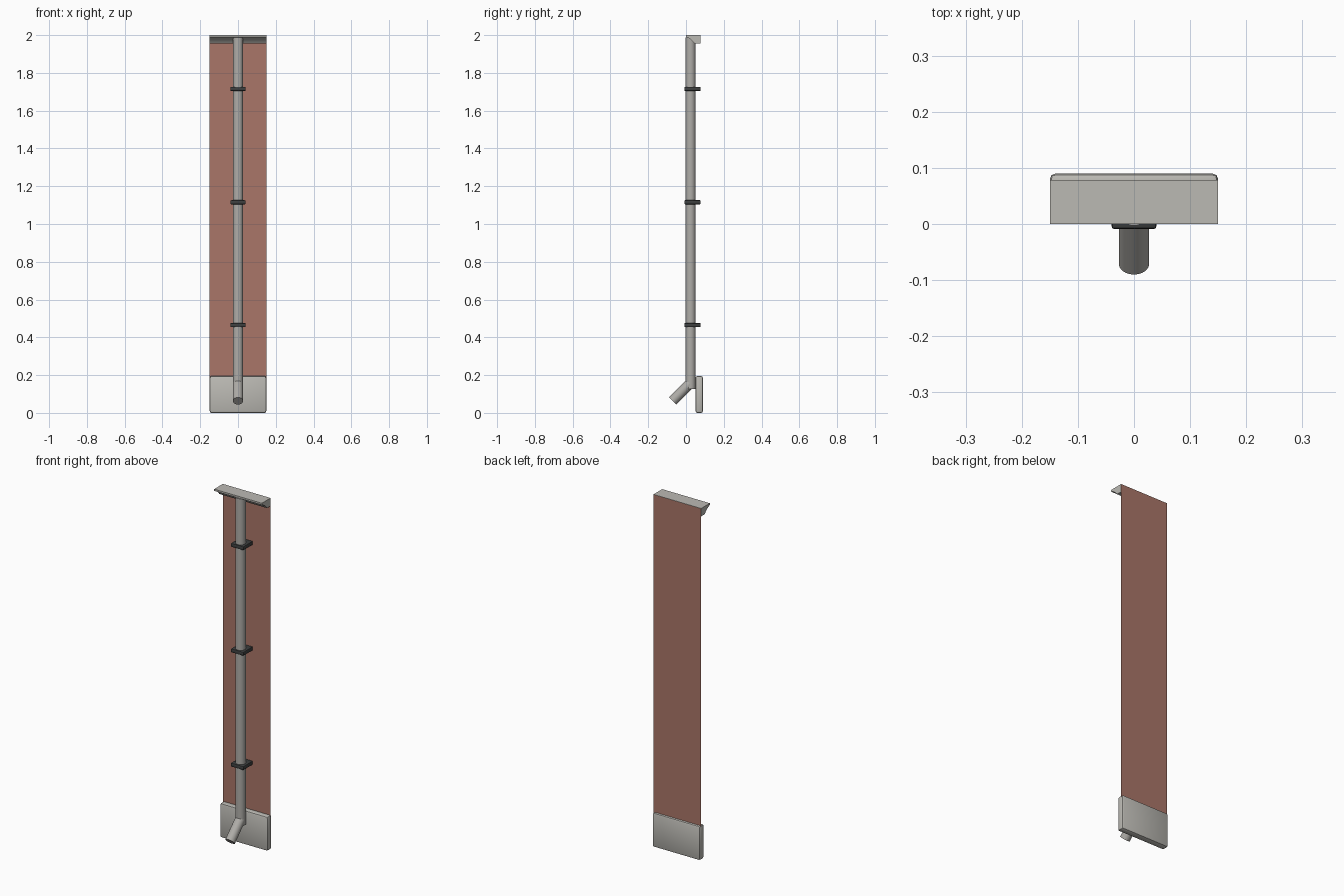
import bpy, bmesh, math
from mathutils import Vector

if "Cube" in bpy.data.objects:
    bpy.data.objects.remove(bpy.data.objects["Cube"])


def material(name, rgb):
    m = bpy.data.materials.new(name)
    m.diffuse_color = (*rgb, 1)
    m.use_nodes = True
    m.node_tree.nodes["Principled BSDF"].inputs["Base Color"].default_value = m.diffuse_color
    return m


BRICK = material("brick_red", (0.40, 0.18, 0.138))
STONE = material("pale_concrete", (0.50, 0.49, 0.455))
PIPE = material("pipe_grey", (0.43, 0.42, 0.395))
IRON = material("dark_iron", (0.048, 0.051, 0.051))


def finish(name, bm, mat, smooth=False):
    bmesh.ops.recalc_face_normals(bm, faces=bm.faces)
    me = bpy.data.meshes.new(name)
    bm.to_mesh(me)
    bm.free()
    me.materials.append(mat)
    ob = bpy.data.objects.new(name, me)
    bpy.context.collection.objects.link(ob)
    if smooth:
        bpy.ops.object.select_all(action='DESELECT')
        bpy.context.view_layer.objects.active = ob
        ob.select_set(True)
        bpy.ops.object.shade_smooth_by_angle(angle=math.radians(35))
    return ob


def box(name, lo, hi, bevel, mat, segments=2):
    bm = bmesh.new()
    bmesh.ops.create_cube(bm, size=1)
    for v in bm.verts:
        v.co = [(a + b) / 2 + c * (b - a) for a, b, c in zip(lo, hi, v.co)]
    bmesh.ops.bevel(bm, geom=bm.edges[:], offset=bevel, segments=segments,
                    profile=0.5, affect='EDGES')
    return finish(name, bm, mat, True)


def tube(name, start, end, radius, mat):
    a, b = Vector(start), Vector(end)
    bm = bmesh.new()
    bmesh.ops.create_cone(bm, cap_ends=True, segments=24, radius1=radius,
                          radius2=radius, depth=(b - a).length)
    rot = (b - a).to_track_quat('Z', 'Y')
    for v in bm.verts:
        v.co = rot @ v.co + (a + b) / 2
    return finish(name, bm, mat, True)


# Wall panel: a single sheet
bm = bmesh.new()
bm.faces.new([bm.verts.new((x, 0.079, z)) for x, z in
              ((-0.15, 0.03), (0.15, 0.03), (0.15, 1.999), (-0.15, 1.999))])
finish("wall_panel", bm, BRICK)

# Plinth at the foot of the wall
box("plinth", (-0.15, 0.05, 0), (0.15, 0.09, 0.195), 0.01, STONE)

# Cornice: moulded profile (y, z) extruded along x
profile = [(0.078, 2.0), (0, 2.0), (0, 1.99), (0.012, 1.985), (0.022, 1.979),
           (0.031, 1.972), (0.039, 1.964), (0.046, 1.955), (0.078, 1.955)]
bm = bmesh.new()
face = bm.faces.new([bm.verts.new((-0.15, y, z)) for y, z in profile])
ext = bmesh.ops.extrude_face_region(bm, geom=[face], use_keep_orig=True)
for v in ext["geom"]:
    if isinstance(v, bmesh.types.BMVert):
        v.co.x = 0.15
finish("cornice", bm, STONE, True)

# Downpipe and angled spout
tube("downpipe", (0, 0.024, 0.127), (0, 0.024, 1.988), 0.027, PIPE)
tube("spout", (0, 0.022, 0.156), (0, -0.071, 0.063), 0.027, PIPE)

# Wall brackets clamping the pipe
for i, z in enumerate((0.465, 1.115, 1.715), 1):
    box(f"pipe_bracket_{i}", (-0.04, -0.009, z - 0.011),
        (0.04, 0.078, z + 0.011), 0.005, IRON)
